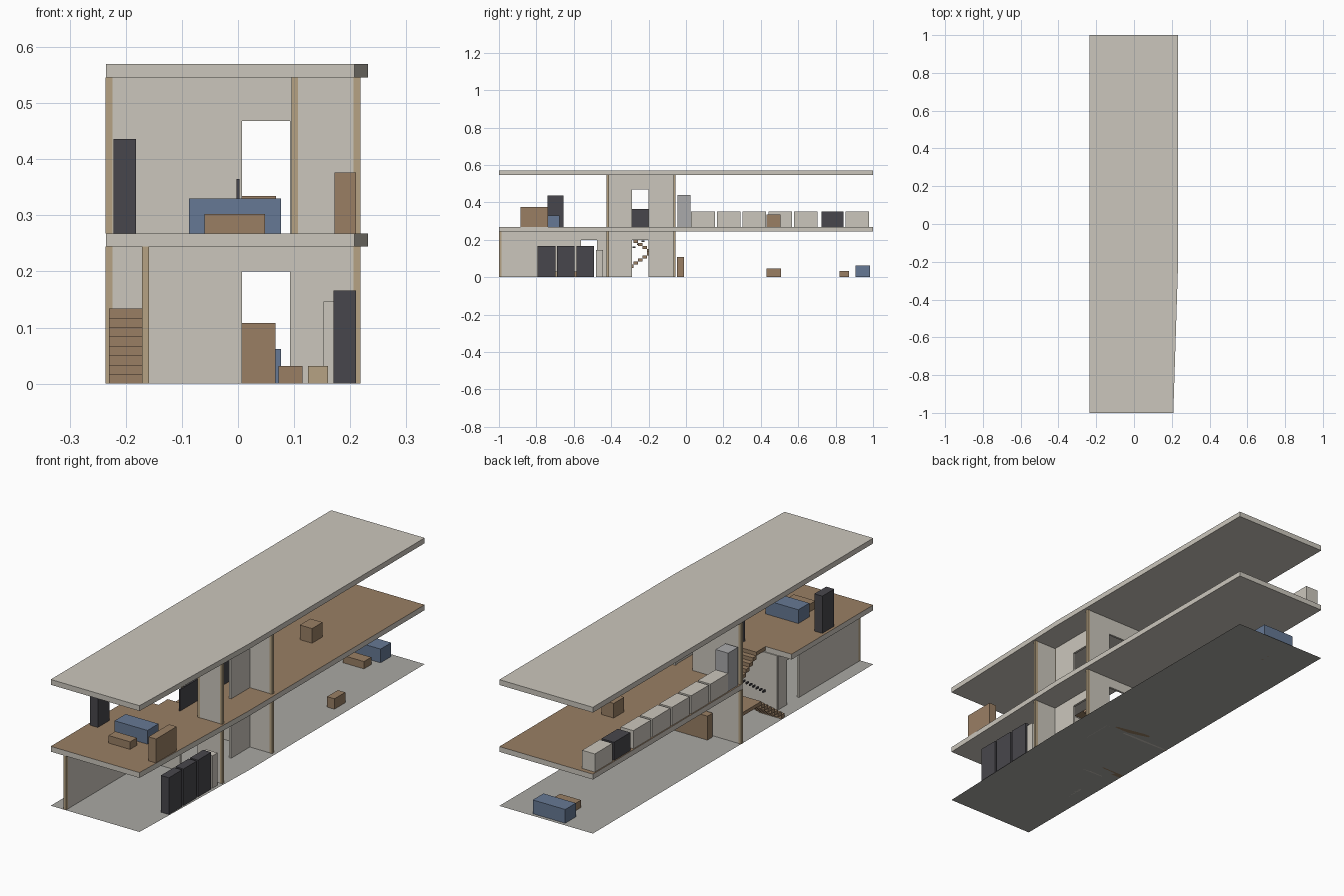
import bpy, bmesh

old = bpy.data.objects.get("Cube")
if old:
    bpy.data.objects.remove(old)


def material(name, *srgb):
    m = bpy.data.materials.new(name)
    col = [(c / 255) ** 2.2 for c in srgb] + [1]
    m.use_nodes = True
    m.diffuse_color = col
    bsdf = next(n for n in m.node_tree.nodes if n.type == 'BSDF_PRINCIPLED')
    bsdf.inputs["Base Color"].default_value = col
    return m


plaster = material("warm plaster", 202, 197, 187)
wood = material("brown wood", 152, 126, 100)
trim = material("light wood trim", 180, 161, 130)
dark = material("charcoal", 73, 72, 77)
blue = material("blue fabric", 102, 120, 147)
concrete = material("grey concrete", 168, 167, 162)
steel = material("pale steel", 168, 168, 170)


def finish(name, bm, *mats):
    me = bpy.data.meshes.new(name)
    bmesh.ops.recalc_face_normals(bm, faces=bm.faces)
    bm.to_mesh(me)
    bm.free()
    for m in mats:
        me.materials.append(m)
    ob = bpy.data.objects.new(name, me)
    bpy.context.collection.objects.link(ob)
    return ob


def box(name, x, y, z, mat):
    bm = bmesh.new()
    bmesh.ops.create_cube(bm, size=1)
    for v in bm.verts:
        v.co = [r[0] if c < 0 else r[1] for c, r in zip(v.co, (x, y, z))]
    return finish(name, bm, mat)


def slab(name, outline, low, high, mat, top=None):
    bm = bmesh.new()
    face = bm.faces.new([bm.verts.new((x, y, low)) for x, y in outline])
    if high > low:
        up = bmesh.ops.extrude_face_region(bm, geom=[face], use_keep_orig=True)["geom"]
        for v in up:
            if isinstance(v, bmesh.types.BMVert):
                v.co.z = high
    ob = finish(name, bm, mat, top or mat)
    if high > low:
        for p in ob.data.polygons:
            p.material_index = int(p.normal.z > 0.5)
    return ob


def wall(name, axis, at, start, end, low, high, door=None, head=0.2):
    """Thin wall along one axis, with an optional door opening."""
    parts = [(start, end, low)]
    if door:
        parts = [(start, door[0], low), (door[0], door[1], low + head), (door[1], end, low)]
    for i, (a, b, z) in enumerate(parts):
        across, along = (at - T, at + T), (a, b)
        xy = (along, across) if axis == 'x' else (across, along)
        box(f"{name}_{i + 1}", *xy, (z, high), plaster)


def post(name, x, y, low, high):
    box(name, (x - T - .001, x + T + .001), (y - T - .001, y + T + .001), (low, high), trim)


T = 0.005
FLOOR, CEIL, ROOF = 0.268, 0.244, 0.546
LEFT, FRONT, BACK = -0.23, -0.418, -0.062
BATH, EDGE, HALL = 0.101, 0.212, -0.165

# Ground, upper floor with stairwell notch, and roof
front_edge = [(-.235, -1), (.208, -1), (.232, -.25), (.232, 1), (-.235, 1)]
notch = [(-.235, BACK - T), (-.004, BACK - T), (-.004, FRONT), (-.235, FRONT)]
slab("ground", front_edge, 0, 0, concrete)
slab("upper_floor", front_edge + notch, CEIL, FLOOR, plaster, wood)
slab("roof", front_edge, ROOF, .57, plaster)

# Core walls on both storeys
door_x, door_y = (.007, .093), (-.288, -.2)
for storey, low, high in (("lower", 0, CEIL), ("upper", FLOOR, ROOF)):
    wall(storey + "_back_wall", 'x', BACK, LEFT, EDGE, low, high, door_x)
    wall(storey + "_bath_wall", 'y', BATH, FRONT, BACK, low, high, door_y)
    for label, y in (("front", FRONT), ("back", BACK)):
        post(f"{storey}_{label}_trim", EDGE, y, low, high)
    post(storey + "_left_trim", LEFT, BACK, low, high)
wall("lower_front_wall", 'x', FRONT, HALL, EDGE, 0, CEIL, door_x)
wall("upper_front_wall", 'x', FRONT, BATH, EDGE, FLOOR, ROOF)
post("upper_corner_trim", BATH, FRONT, FLOOR, ROOF)

# Long side wall of the front ground room
wall("side_wall", 'y', HALL, -.99, FRONT, 0, CEIL, (-.562, -.477))
post("side_wall_trim", HALL, -.993, 0, CEIL)

# Two-flight stair with landing, step rails and balustrade
steps, rise, run, foot = 8, FLOOR / 16, .0238, -.375
for i in range(steps):
    y, z = foot + i * run, (i + 1) * rise
    box(f"lower_tread_{i + 1}", (LEFT, -.118), (y, y + run), (z - rise, z), wood)
    box(f"step_rail_{i + 1}", (-.114, -.108), (y - .03, y - .014), (z + .055, z + .063), dark)
    y, z = foot + (steps - 1 - i) * run, (steps + i + 1) * rise
    box(f"upper_tread_{i + 1}", (-.105, -.006), (y, y + run), (z - rise, z), wood)
box("top_tread", (-.105, -.006), (FRONT, foot), (FLOOR - rise, FLOOR), wood)
box("landing", (LEFT, -.006), (foot + steps * run, BACK - T), (.118, .134), wood)
box("balustrade", (-.003, .003), (FRONT, BACK - T), (FLOOR, .365), dark)

# Upper floor furniture
box("upper_wardrobe", (-.222, -.182), (-.74, -.655), (FLOOR, .436), dark)
box("upper_sofa", (-.087, .077), (-.756, -.677), (FLOOR, .33), blue)
box("upper_low_table", (-.06, .048), (-.838, -.79), (FLOOR, .302), wood)
box("upper_sideboard", (.172, .21), (-.885, -.737), (FLOOR, .376), wood)
box("dining_table", (.007, .068), (.431, .506), (FLOOR, .334), wood)

# Kitchen run along the left edge
box("tall_cabinet", (-.228, -.165), (-.045, .025), (FLOOR, .44), steel)
for i in range(7):
    y = .028 + i * .1375
    appliance = i == 5
    box("cooker" if appliance else f"counter_{i + 1}", (-.23, -.167),
        (y + .01 * appliance, y + .126), (FLOOR, .35), dark if appliance else plaster)

# Ground floor furniture
for i in range(3):
    y = -.793 + i * .104
    box(f"lower_cabinet_{i + 1}", (.17, .21), (y, y + .094), (0, .166), dark)
box("pale_cabinet", (.152, .21), (-.482, -.445), (0, .146), plaster)
box("wide_stool", (.072, .115), (-.64, -.575), (0, .031), wood)
box("small_stool", (.125, .16), (-.71, -.66), (0, .031), trim)
box("bookcase", (-.1, .067), (-.048, -.01), (0, .108), wood)
box("side_block", (.143, .18), (.431, .508), (0, .047), wood)
box("lower_sofa", (-.085, .077), (.907, .983), (0, .062), blue)
box("lower_low_table", (-.05, .055), (.82, .872), (0, .033), wood)
